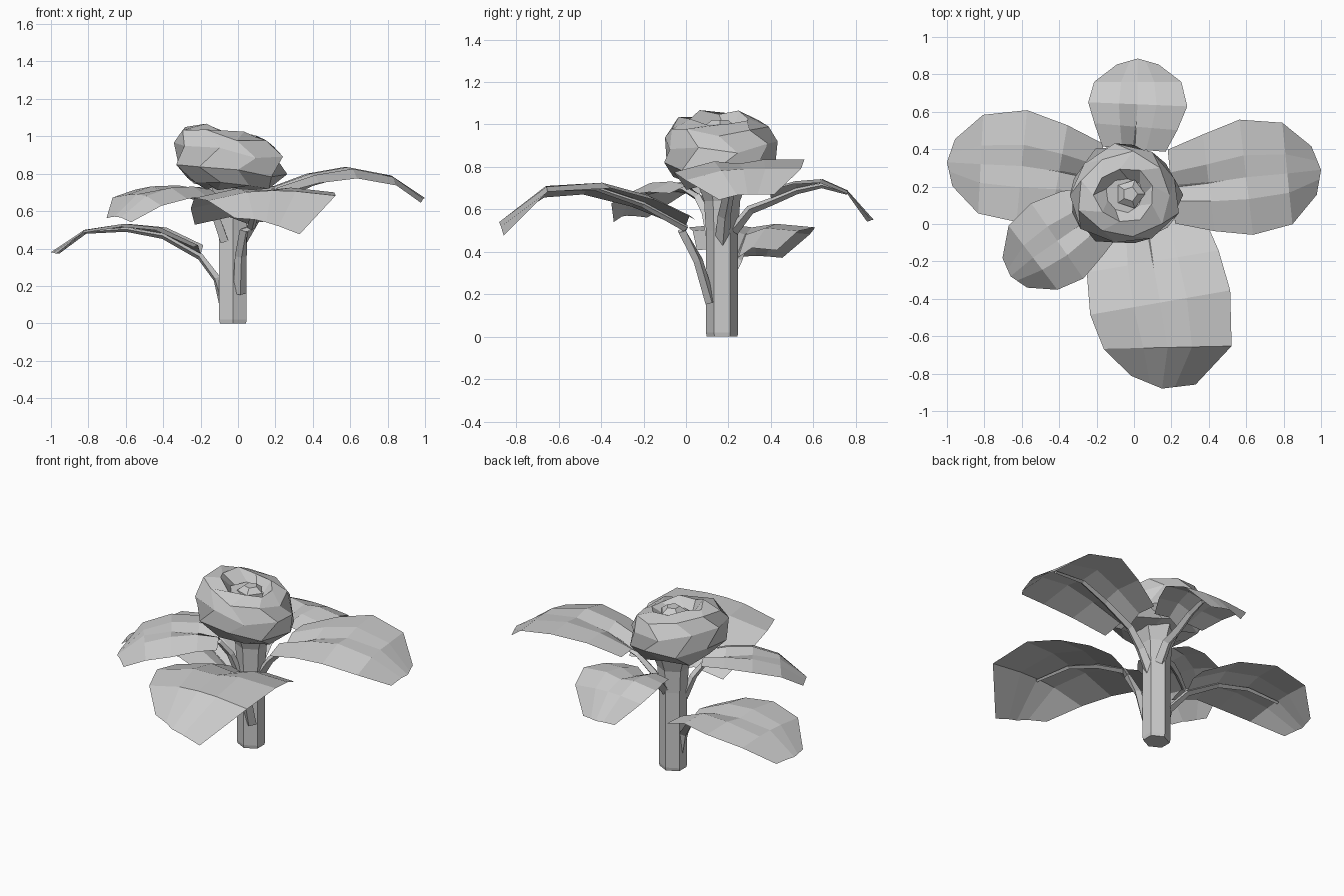
import bpy, bmesh, math
from mathutils import Vector

if "Cube" in bpy.data.objects:
    bpy.data.objects.remove(bpy.data.objects["Cube"])


def finish(name, bm):
    bmesh.ops.recalc_face_normals(bm, faces=bm.faces)
    me = bpy.data.meshes.new(name)
    bm.to_mesh(me)
    bm.free()
    ob = bpy.data.objects.new(name, me)
    bpy.context.collection.objects.link(ob)
    return ob


def loft(bm, rings, cap=True):
    rows = [[bm.verts.new(p) for p in r] for r in rings]
    n = len(rows[0])
    for a, b in zip(rows, rows[1:]):
        for i in range(n):
            j = (i + 1) % n
            bm.faces.new((a[i], a[j], b[j], b[i]))
    if cap:
        bm.faces.new(rows[0][::-1])
        bm.faces.new(rows[-1])


def stalk(name, path, r0, r1):
    # tapering four-sided stalk that runs on under the leaf as its rib
    pts = [Vector(p) for p in path]
    rings = []
    for i, p in enumerate(pts):
        t = (pts[min(i + 1, len(pts) - 1)] - pts[max(i - 1, 0)]).normalized()
        side = t.cross(Vector((0, 0, 1))).normalized()
        up = side.cross(t)
        r = r0 + (r1 - r0) * i / (len(pts) - 1)
        rings.append([p + side * r, p + up * r * .6, p - side * r, p - up * r * .8])
    bm = bmesh.new()
    loft(bm, rings)
    finish(name, bm)


DIP = (.05, .035, .02, 0, 0)


def leaf(name, spine, w, drop_l, drop_r, stem_pts, widths=(.64, .84, 1.0, .88, .42), tip_tilt=0):
    # arched blade, five columns wide with a shallow central groove
    sp = [Vector(p) for p in spine]
    bm = bmesh.new()
    rows = []
    for i, p in enumerate(sp):
        t = sp[min(i + 1, 4)] - sp[max(i - 1, 0)]
        side = Vector((-t.y, t.x, 0)).normalized()
        back = Vector((t.x, t.y, 0)).normalized()
        row = []
        for c in (1, .38, 0, -.38, -1):
            z = -abs(c) ** 2 * (drop_l if c > 0 else drop_r) * widths[i]
            if c == 0:
                z -= DIP[i]
            if i == 4:
                z -= tip_tilt * c
            q = p + side * (c * w * widths[i]) + Vector((0, 0, z))
            if i == 4:
                q -= back * (abs(c) * w * .12)
            row.append(bm.verts.new(q))
        rows.append(row)
    for a, b in zip(rows, rows[1:]):
        for k in range(4):
            bm.faces.new((a[k], a[k + 1], b[k + 1], b[k]))
    finish(name, bm)
    rib = [s - Vector((0, 0, DIP[k] + .012)) for k, s in enumerate(sp[:4])]
    stalk(name + "_stalk", list(stem_pts) + rib, .036, .012)


# leaves
leaf("front_leaf",
     [(.07, 0, .575), (.1, -.2, .67), (.14, -.42, .73), (.18, -.66, .71), (.15, -.88, .54)],
     .38, .03, .06, [(.01, .12, .16), (.015, .06, .36), (.03, -.02, .5)],
     (.8, .94, 1.0, .9, .46), .05)
leaf("right_leaf",
     [(.2, .2, .73), (.4, .22, .8), (.6, .25, .835), (.82, .27, .79), (1.0, .29, .67)],
     .31, 0, .06, [(.02, .17, .44), (.1, .18, .57)])
leaf("back_leaf",
     [(0, .4, .70), (.01, .52, .735), (.02, .64, .745), (.02, .76, .69), (.02, .885, .55)],
     .265, .02, .02, [(-.01, .22, .5), (0, .3, .6)])
leaf("front_left_leaf",
     [(-.17, .06, .72), (-.28, 0, .74), (-.41, -.09, .735), (-.54, -.18, .69), (-.66, -.28, .57)],
     .245, .07, .02, [(-.07, .13, .44), (-.12, .1, .58)])
leaf("back_left_leaf",
     [(-.2, .24, .42), (-.4, .28, .515), (-.6, .31, .535), (-.82, .32, .5), (-1.0, .33, .38)],
     .3, .02, .02, [(-.07, .17, .09), (-.11, .18, .24)])

# six-sided stem flaring into the head
bm = bmesh.new()
loft(bm, [[(-.027 + r * 1.12 * math.cos(math.radians(60 * k + 30)),
            .17 + r * math.sin(math.radians(60 * k + 30)), z) for k in range(6)]
          for r, z in ((.072, 0), (.076, .02), (.076, .5), (.085, .64), (.13, .76))])
finish("stem", bm)

# lumpy flower head, tilted down to the right, with a sunken crown
bm = bmesh.new()
rings = []
for n, (r, z) in enumerate(((.12, .72), (.23, .745), (.30, .82), (.295, .92),
                            (.25, 1.0), (.16, 1.03), (.10, .97))):
    ring = []
    for k in range(9):
        a = 2 * math.pi * (k + .5 * (n % 2)) / 9
        lump = 1 + .05 * math.sin(3 * a + n)
        x, y = r * lump * math.cos(a), r * .91 * lump * math.sin(a)
        ring.append((x - .05, y + .155, z - .18 * x * (z - .5) / .5
                     + .015 * math.sin(4 * a + n)))
    rings.append(ring)
loft(bm, rings)
finish("flower_head", bm)

# small bud in the crown
bm = bmesh.new()
loft(bm, [[(-.02 + r * math.cos(math.pi * k / 2.5), .16 + r * math.sin(math.pi * k / 2.5), z)
           for k in range(5)] for r, z in ((.08, .94), (.08, .99), (.04, 1.02))])
finish("crown_bud", bm)
